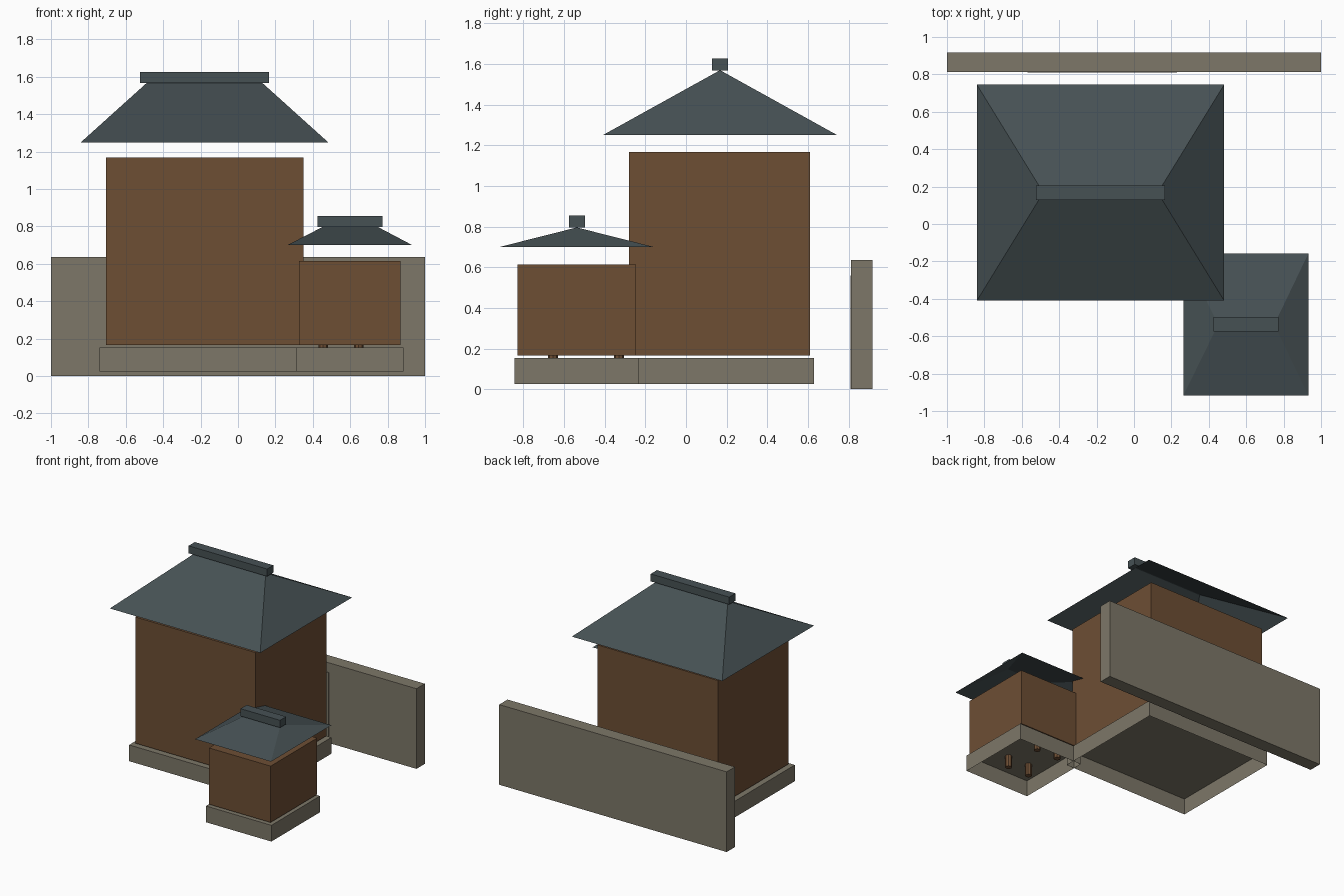
import bpy, bmesh, math

if "Cube" in bpy.data.objects:
    bpy.data.objects.remove(bpy.data.objects["Cube"])


def srgb(hex_code):
    vals = [int(hex_code[i:i + 2], 16) / 255 for i in (0, 2, 4)]
    return [((v + 0.055) / 1.055) ** 2.4 if v > 0.04 else v / 12.92 for v in vals] + [1]


def material(name, hex_code):
    m = bpy.data.materials.new(name)
    m.diffuse_color = srgb(hex_code)
    m.use_nodes = True
    m.node_tree.nodes["Principled BSDF"].inputs["Base Color"].default_value = m.diffuse_color
    return m


STONE = material("grey_stone", "7D7768")
WOOD = material("brown_wood", "6D4E34")
TILE = material("slate_tile", "465154")


def finish(name, bm, mat):
    me = bpy.data.meshes.new(name)
    bm.to_mesh(me)
    bm.free()
    me.materials.append(mat)
    ob = bpy.data.objects.new(name, me)
    bpy.context.collection.objects.link(ob)
    return ob


def box(name, x, y, z, mat, open_bottom=False):
    bm = bmesh.new()
    bmesh.ops.create_cube(bm, size=1)
    for v in bm.verts:
        v.co = [r[0] + (c + 0.5) * (r[1] - r[0]) for r, c in zip((x, y, z), v.co)]
    if open_bottom:
        low = [f for f in bm.faces if f.calc_center_median().z < z[0] + 1e-4]
        bmesh.ops.delete(bm, geom=low, context='FACES_ONLY')
    return finish(name, bm, mat)


def hip_roof(name, x, y, z, ridge, mat):
    # four slopes rising to a ridge along x, open underneath
    bm = bmesh.new()
    ym = sum(y) / 2
    a, b, c, d = [bm.verts.new((px, py, z[0])) for px, py in
                  ((x[0], y[0]), (x[1], y[0]), (x[1], y[1]), (x[0], y[1]))]
    e, f = [bm.verts.new((px, ym, z[1])) for px in ridge]
    for face in ((a, b, f, e), (b, c, f), (c, d, e, f), (d, a, e)):
        bm.faces.new(face)
    return finish(name, bm, mat)


# garden wall behind the house, with its plain front panel
box("back_wall", (-1, 1), (0.813, 0.917), (0, 0.637), STONE)
box("wall_panel", (-0.57, 0.23), (0.809, 0.814), (0, 0.56), STONE)

# main hall
box("hall_plinth", (-0.74, 0.38), (-0.31, 0.63), (0.025, 0.154), STONE, True)
box("hall_body", (-0.707, 0.349), (-0.28, 0.611), (0.165, 1.168), WOOD)
hip_roof("hall_roof", (-0.84, 0.482), (-0.41, 0.745), (1.25, 1.57), (-0.485, 0.127), TILE)
box("hall_ridge", (-0.524, 0.166), (0.128, 0.206), (1.568, 1.627), TILE)

# small side pavilion
box("pavilion_plinth", (0.31, 0.885), (-0.845, -0.235), (0.025, 0.154), STONE, True)
box("pavilion_body", (0.327, 0.868), (-0.83, -0.245), (0.166, 0.614), WOOD)
hip_roof("pavilion_roof", (0.264, 0.932), (-0.917, -0.158), (0.70, 0.796), (0.45, 0.75), TILE)
box("pavilion_ridge", (0.425, 0.772), (-0.575, -0.498), (0.796, 0.855), TILE)

# posts reaching down through the pavilion plinth
for i, (px, py) in enumerate([(u, v) for u in (0.455, 0.645) for v in (-0.655, -0.33)]):
    bm = bmesh.new()
    bmesh.ops.create_cone(bm, cap_ends=True, segments=8, radius1=0.025,
                          radius2=0.025, depth=0.24)
    bmesh.ops.translate(bm, verts=bm.verts, vec=(px, py, 0.18))
    finish(f"pavilion_post_{i + 1}", bm, WOOD)
